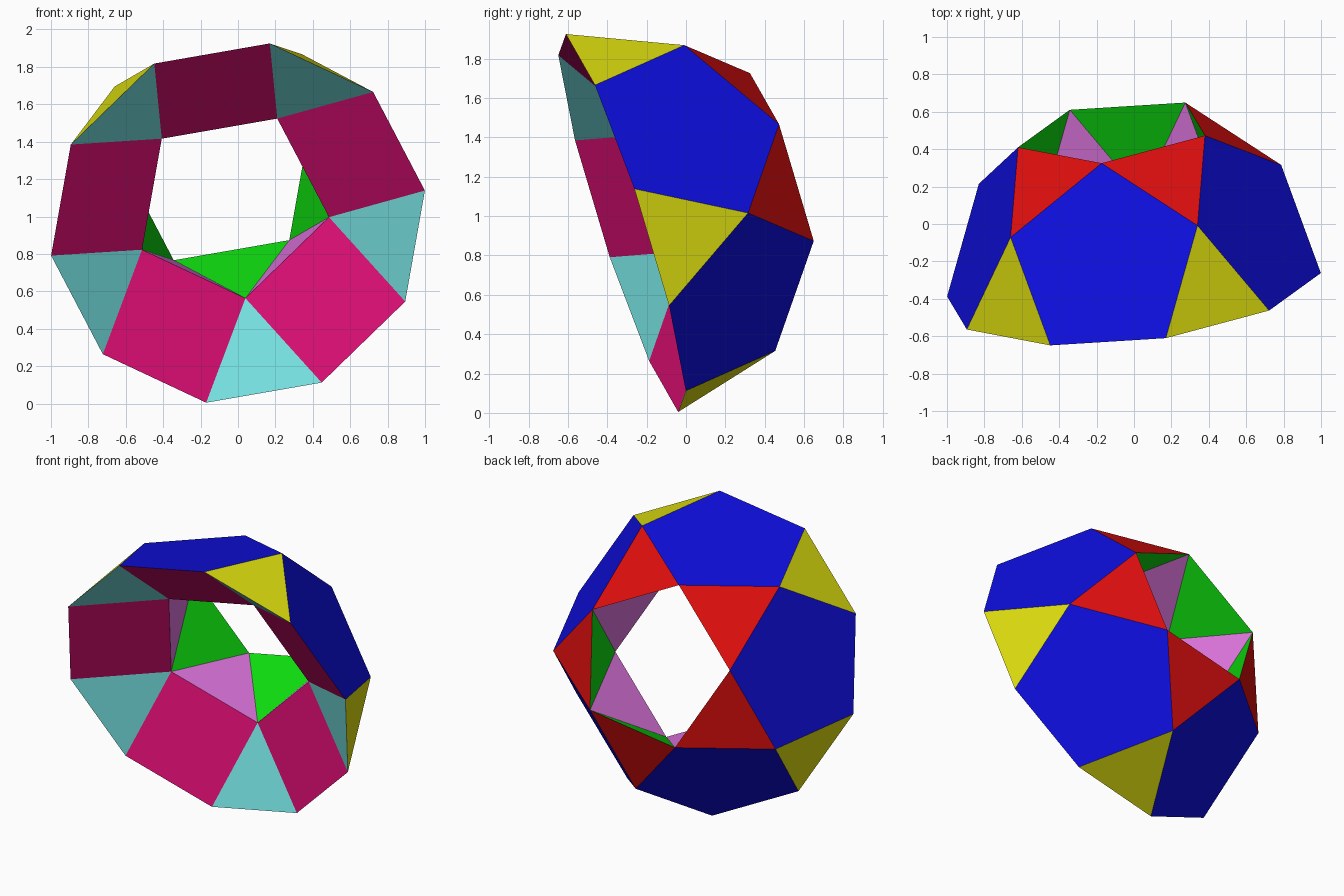
import bpy
import bmesh
import math
from mathutils import Vector

if "Cube" in bpy.data.objects:
    bpy.data.objects.remove(bpy.data.objects["Cube"], do_unlink=True)

# Tilted frame: fivefold axis points to the back, "up" goes to the first rim corner
EDGE = 0.628
CENTRE = Vector((0, -0.325, 0.965))
AXIS = Vector((-0.118, 1, 0.318)).normalized()
UP = Vector((0.17, -0.285, 0.96))
UP = (UP - AXIS * UP.dot(AXIS)).normalized()
SIDE = UP.cross(AXIS)


def point(radius, degrees, height):
    a = math.radians(degrees)
    return CENTRE + EDGE * (radius * (UP * math.cos(a) + SIDE * math.sin(a)) + AXIS * height)


PHI = (1 + math.sqrt(5)) / 2
SMALL, MIDDLE, STEP = 0.8507, 1.3764, 0.5257

# Corner rings, each indexed by fivefold step k
def rim_a(k): return point(PHI, 72 * k, 0)
def rim_b(k): return point(PHI, 72 * k + 36, 0)
def waist(k): return point(MIDDLE, 72 * k + 54, SMALL)
def back(k): return point(SMALL, 72 * k + 18, MIDDLE)
def throat(k): return point(SMALL, 72 * k + 54, STEP)


def make_material(name, rgb):
    mat = bpy.data.materials.new(name)
    mat.use_nodes = True
    mat.diffuse_color = (*rgb, 1)
    mat.node_tree.nodes["Principled BSDF"].inputs["Base Color"].default_value = (*rgb, 1)
    return mat


def ring_of_faces(name, colour_name, rgb, corners, core_height, inward):
    """Five copies of one polygon around the axis, facing away from or toward the core."""
    core = point(0, 0, core_height)
    bm = bmesh.new()
    for k in range(5):
        face = bm.faces.new([bm.verts.new(p) for p in corners(k)])
        face.normal_update()
        outward = face.normal.dot(face.calc_center_median() - core) > 0
        if outward == inward:
            face.normal_flip()
    bmesh.ops.remove_doubles(bm, verts=bm.verts, dist=0.0001)
    mesh = bpy.data.meshes.new(name)
    bm.to_mesh(mesh)
    bm.free()
    mesh.materials.append(make_material(colour_name, rgb))
    bpy.context.collection.objects.link(bpy.data.objects.new(name, mesh))


# Outer shell
ring_of_faces("outer_pentagons", "blue", (0.0045, 0.0045, 0.75),
              lambda k: [rim_a(k), rim_b(k), waist(k), back(k), waist(k - 1)], 0.6, False)
ring_of_faces("outer_rim_triangles", "yellow", (0.75, 0.75, 0.005),
              lambda k: [rim_b(k), rim_a(k + 1), waist(k)], 0.6, False)
ring_of_faces("outer_back_triangles", "red", (0.75, 0.0045, 0.0045),
              lambda k: [back(k), back(k + 1), waist(k)], 0.6, False)

# Front funnel
ring_of_faces("funnel_squares", "magenta", (0.75, 0.0045, 0.18),
              lambda k: [rim_a(k), rim_b(k), throat(k), throat(k - 1)], 0.1, True)
ring_of_faces("funnel_triangles", "cyan", (0.18, 0.75, 0.75),
              lambda k: [rim_b(k), rim_a(k + 1), throat(k)], 0.1, True)

# Tunnel between funnel and back opening
ring_of_faces("tunnel_back_triangles", "green", (0.0045, 0.75, 0.0045),
              lambda k: [back(k), back(k + 1), throat(k)], 0.95, True)
ring_of_faces("tunnel_front_triangles", "purple", (0.75, 0.18, 0.75),
              lambda k: [throat(k - 1), throat(k), back(k)], 0.95, True)
